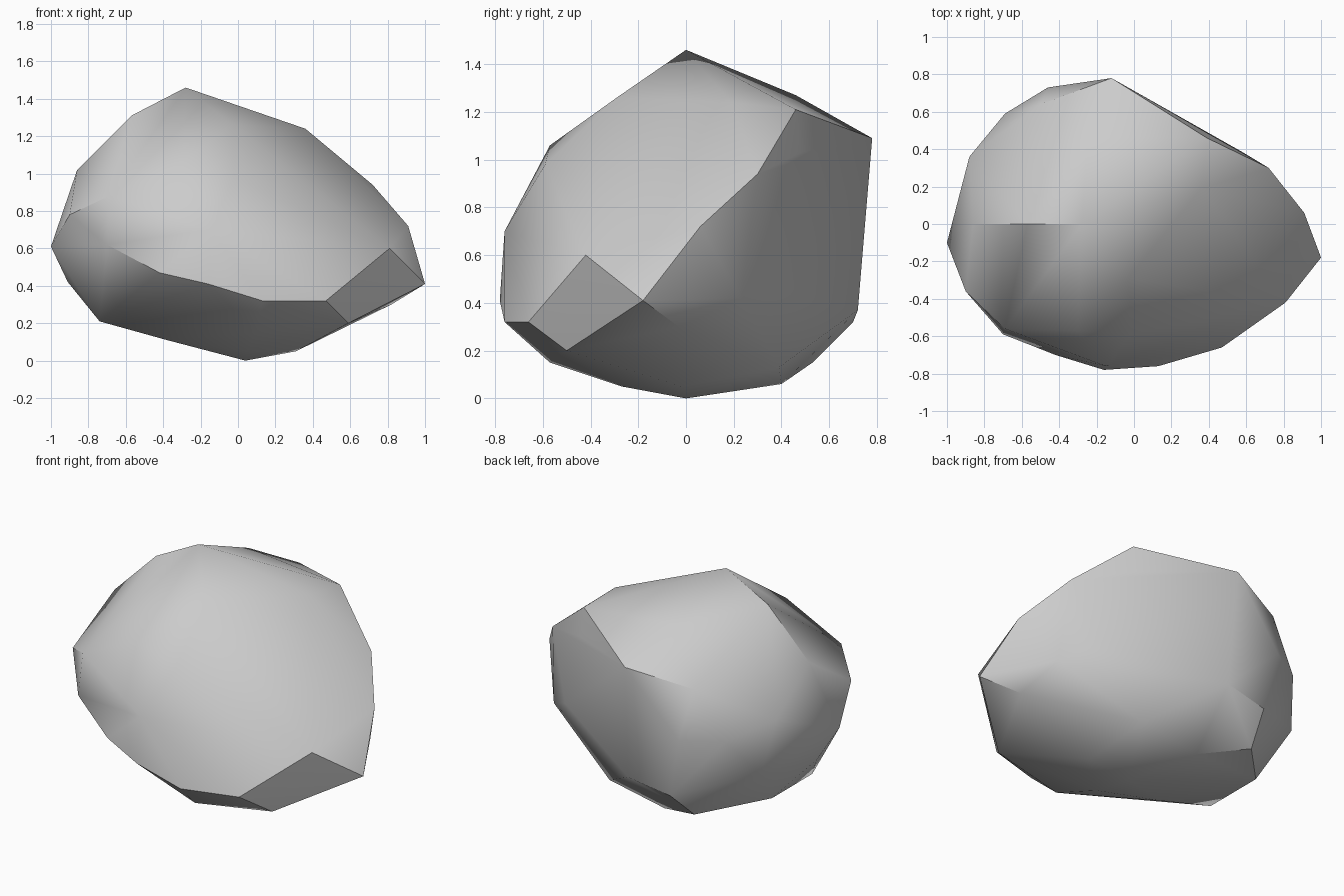
import bpy
import bmesh
import math
from mathutils import Vector


def remove_default_cube():
    cube = bpy.data.objects.get("Cube")
    if cube is not None:
        bpy.data.objects.remove(cube, do_unlink=True)


def make_material(name, colour):
    material = bpy.data.materials.new(name)
    material.use_nodes = True
    material.diffuse_color = colour
    shader = next(node for node in material.node_tree.nodes
                  if node.type == "BSDF_PRINCIPLED")
    shader.inputs["Base Color"].default_value = colour
    shader.inputs["Roughness"].default_value = 0.9
    return material


def make_hull(name, corner_groups, material):
    """Wrap a closed faceted skin around groups of corner points."""
    mesh = bmesh.new()
    for group in corner_groups:
        for corner in group:
            mesh.verts.new(Vector(corner))
    result = bmesh.ops.convex_hull(mesh, input=mesh.verts[:])
    unused = {item for key in ("geom_interior", "geom_unused")
              for item in result[key]
              if isinstance(item, bmesh.types.BMVert)}
    bmesh.ops.delete(mesh, geom=list(unused), context="VERTS")
    bmesh.ops.recalc_face_normals(mesh, faces=mesh.faces[:])
    data = bpy.data.meshes.new(name)
    mesh.to_mesh(data)
    mesh.free()
    data.materials.append(material)
    rock = bpy.data.objects.new(name, data)
    bpy.context.collection.objects.link(rock)
    return rock


def shade_by_angle(target, degrees):
    bpy.ops.object.select_all(action="DESELECT")
    target.select_set(True)
    bpy.context.view_layer.objects.active = target
    bpy.ops.object.shade_smooth_by_angle(angle=math.radians(degrees))


# Peak and the sloping cap behind it
crown = [
    (-.28, 0, 1.46), (-.12, .78, 1.09), (.39, .46, 1.21),
    (.36, .19, 1.24), (-.25, .46, 1.27), (-.03, -.29, 1.26),
    (-.57, 0, 1.31), (-.5, .64, 1),
]

# Pointed end with its angled front facet
pointed_end = [
    (1, -.18, .41), (.81, -.42, .6), (.47, -.66, .32),
    (.59, -.5, .2), (.91, .06, .72), (.72, .3, .94),
    (.4, .48, 1.03), (.82, -.03, .3), (.76, .23, .42),
]

# Broad rounded end
rounded_end = [
    (-1, -.1, .61), (-.9, -.36, .78), (-.69, -.56, .88),
    (-.7, -.59, .62), (-.86, 0, 1.02), (-.88, .36, .8),
    (-.69, .59, .7), (-.46, .73, .7), (-.82, .42, .46),
    (-.91, 0, .42),
]

# Bulging front above the undercut
front_face = [
    (-.42, -.7, .47), (-.16, -.78, .41), (.13, -.76, .32),
    (-.15, -.76, .7), (-.3, -.57, 1.06), (-.02, -.59, .98),
]

# Tapered underside and chipped back
underside = [
    (.04, 0, 0), (.31, -.02, .05), (.26, .39, .13),
    (-.13, .4, .06), (-.43, .53, .15), (-.38, .7, .32),
    (-.1, .72, .37), (.57, .39, .53), (.27, .45, .63),
    (-.74, .2, .21), (-.74, -.2, .21), (-.38, -.2, .11),
    (.1, -.57, .15), (.05, -.27, .05),
]

remove_default_cube()
stone_grey = make_material("stone grey", (.6, .6, .6, 1))
boulder = make_hull(
    "boulder",
    [crown, pointed_end, rounded_end, front_face, underside],
    stone_grey,
)
shade_by_angle(boulder, 35)
